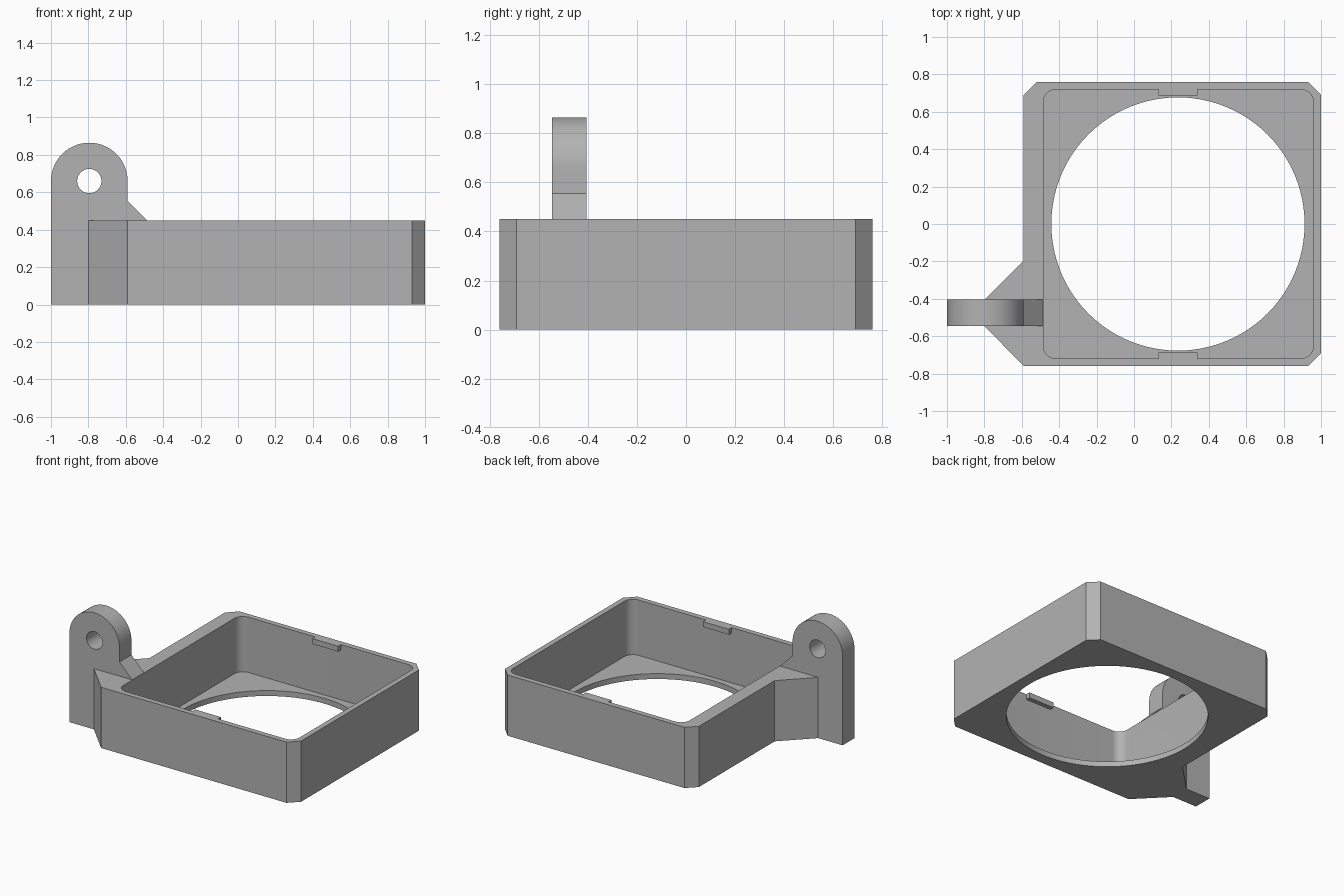
import bpy
import bmesh
from math import cos, sin, pi, radians
from mathutils import Vector

cube = bpy.data.objects.get("Cube")
if cube:
    bpy.data.objects.remove(cube, do_unlink=True)

# Single plain grey plastic
grey = bpy.data.materials.new("plain_grey")
grey.use_nodes = True
GREY = (0.45, 0.45, 0.45, 1)
grey.diffuse_color = GREY
grey.node_tree.nodes["Principled BSDF"].inputs["Base Color"].default_value = GREY


def arc(cx, cy, r, start, end, steps):
    """Points along an arc, angles in degrees."""
    angles = [radians(start + (end - start) * i / steps) for i in range(steps + 1)]
    return [(cx + r * cos(a), cy + r * sin(a)) for a in angles]


def prism(name, profile, low, high, axis="z"):
    """Extrude a closed 2D profile along z, or along y for an (x, z) profile."""
    place = (lambda a, b: (a, b, low)) if axis == "z" else (lambda a, b: (a, low, b))
    bm = bmesh.new()
    face = bm.faces.new([bm.verts.new(place(a, b)) for a, b in profile])
    grown = bmesh.ops.extrude_face_region(bm, geom=[face])["geom"]
    shift = Vector((0, 0, high - low)) if axis == "z" else Vector((0, high - low, 0))
    bmesh.ops.translate(bm, vec=shift, verts=[v for v in grown if isinstance(v, bmesh.types.BMVert)])
    bmesh.ops.recalc_face_normals(bm, faces=bm.faces)
    mesh = bpy.data.meshes.new(name)
    bm.to_mesh(mesh)
    bm.free()
    mesh.materials.append(grey)
    obj = bpy.data.objects.new(name, mesh)
    bpy.context.collection.objects.link(obj)
    return obj


def combine(target, other, operation):
    """Apply a boolean and discard the helper."""
    bpy.context.view_layer.objects.active = target
    mod = target.modifiers.new(operation, "BOOLEAN")
    mod.operation, mod.solver, mod.object = operation, "EXACT", other
    bpy.ops.object.modifier_apply(modifier=mod.name)
    bpy.data.objects.remove(other, do_unlink=True)


HEIGHT, FLOOR = 0.45, 0.04
LEFT, SIDE = -0.59, 0.76
LUG_FRONT, LUG_BACK = -0.545, -0.405
LUG_X, LUG_Z, LUG_R = -0.795, 0.66, 0.205

# Frame outline with chamfered corners and the tapered mount on one side
outline = [
    (LEFT, -SIDE), (0.93, -SIDE), (1, -0.69), (1, 0.69), (0.93, SIDE),
    (-0.52, SIDE), (LEFT, 0.69), (LEFT, -0.195), (-0.80, LUG_BACK), (-0.80, LUG_FRONT),
]
housing = prism("housing", outline, 0, HEIGHT)

# Upright lug with a round top and a sloping gusset
lug_profile = [(-1, 0), (LEFT, 0), (LEFT, 0.3), (-0.487, HEIGHT), (LEFT, 0.555)]
lug_profile += arc(LUG_X, LUG_Z, LUG_R, 0, 180, 32)
lug = prism("hinge_lug", lug_profile, LUG_FRONT, LUG_BACK, "y")
pin_hole = prism("pin_hole", arc(LUG_X, LUG_Z, 0.065, 0, 360, 32)[:-1], -0.7, -0.2, "y")
combine(lug, pin_hole, "DIFFERENCE")
combine(housing, lug, "UNION")

# Rounded rectangular cavity above a thin floor
R = 0.07
cavity_profile = (arc(0.96 - R, 0.72 - R, R, 0, 90, 10) + arc(-0.485 + R, 0.72 - R, R, 90, 180, 10)
                  + arc(-0.485 + R, -0.72 + R, R, 180, 270, 10) + arc(0.96 - R, -0.72 + R, R, 270, 360, 10))
combine(housing, prism("cavity", cavity_profile, FLOOR, 0.7), "DIFFERENCE")

# Large round opening through the floor
combine(housing, prism("opening", arc(0.235, 0, 0.677, 0, 360, 96)[:-1], -0.2, 0.2), "DIFFERENCE")

# Small retaining tabs at the rim, front and back
for name, side in (("front_tab", -1), ("back_tab", 1)):
    corners = [(0.13, 0.72), (0.34, 0.72), (0.34, 0.687), (0.13, 0.687)]
    prism(name, [(x, y * side) for x, y in corners], HEIGHT - 0.04, HEIGHT)

# Smooth curved walls, sharp edges kept
bpy.ops.object.select_all(action="DESELECT")
housing.select_set(True)
bpy.context.view_layer.objects.active = housing
bpy.ops.object.shade_smooth_by_angle(angle=radians(30))
